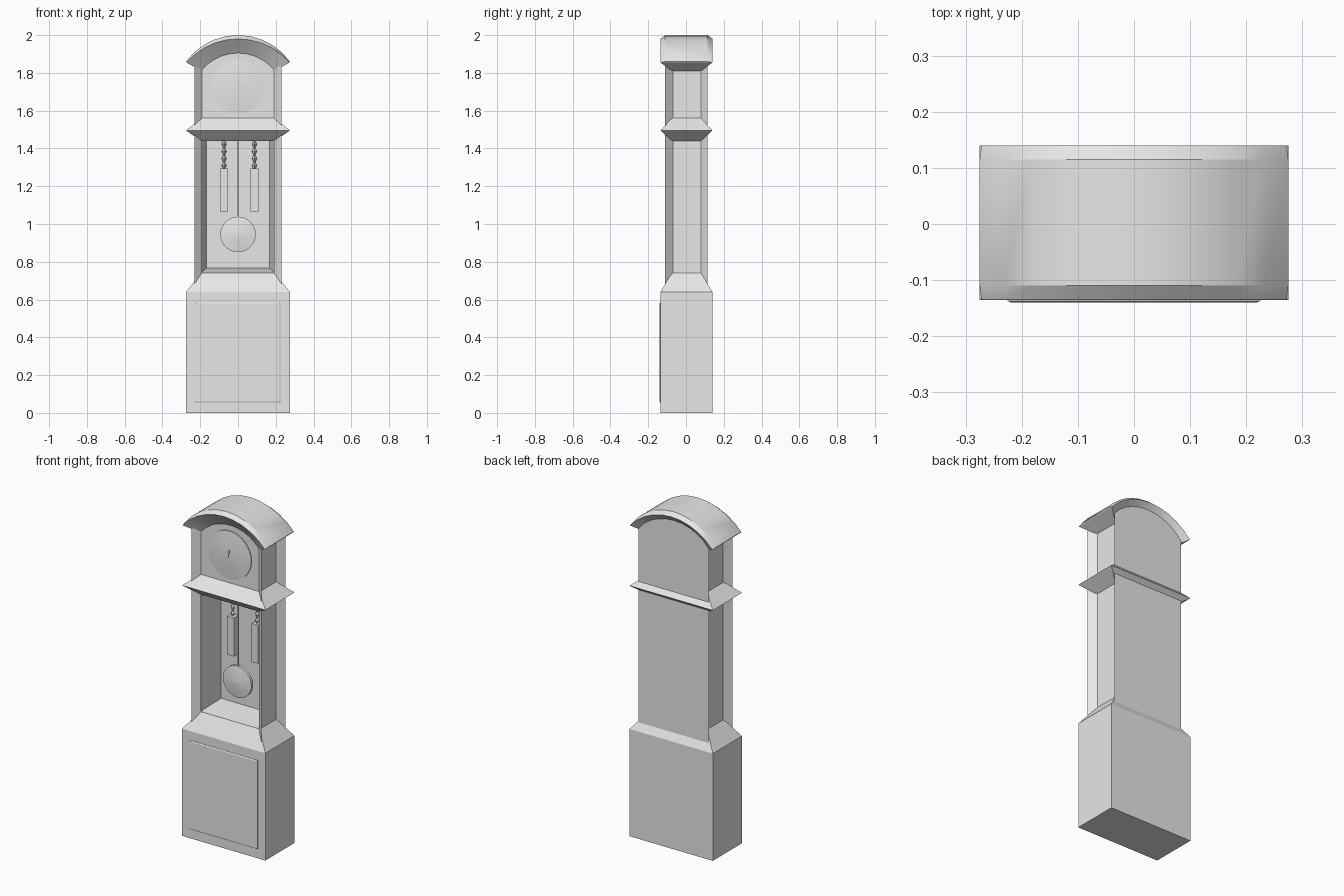
import bpy, bmesh, math
from math import sin, cos, pi

if "Cube" in bpy.data.objects:
    bpy.data.objects.remove(bpy.data.objects["Cube"], do_unlink=True)

grey = bpy.data.materials.new("plain_grey")
grey.use_nodes = True
grey.diffuse_color = (0.8, 0.8, 0.8, 1)
grey.node_tree.nodes["Principled BSDF"].inputs["Base Color"].default_value = (0.8, 0.8, 0.8, 1)


def loft(name, rings, closed=True, extra=(), smooth=False):
    """Skin a list of equal point rings; closed rings are capped at both ends."""
    bm = bmesh.new()
    rows = [[bm.verts.new(p) for p in ring] for ring in rings]
    n = len(rows[0])
    for a, b in zip(rows, rows[1:]):
        for i in range(n if closed else n - 1):
            j = (i + 1) % n
            bm.faces.new((a[i], a[j], b[j], b[i]))
    if closed:
        bm.faces.new(rows[0])
        bm.faces.new(rows[-1])
    for face in extra:
        bm.faces.new([rows[r][i] for r, i in face])
    bmesh.ops.recalc_face_normals(bm, faces=bm.faces)
    mesh = bpy.data.meshes.new(name)
    bm.to_mesh(mesh)
    bm.free()
    mesh.materials.append(grey)
    obj = bpy.data.objects.new(name, mesh)
    bpy.context.collection.objects.link(obj)
    if smooth:
        bpy.ops.object.select_all(action='DESELECT')
        obj.select_set(True)
        bpy.context.view_layer.objects.active = obj
        bpy.ops.object.shade_smooth_by_angle(angle=math.radians(25))
    return obj


def rect(half, y0, y1, z):
    return [(-half, y0, z), (half, y0, z), (half, y1, z), (-half, y1, z)]


def prism(name, plan, z0, z1):
    return loft(name, [[(x, y, z) for x, y in plan] for z in (z0, z1)])


def box(name, x, half, y0, y1, z0, z1):
    return prism(name, [(x - half, y0), (x + half, y0), (x + half, y1), (x - half, y1)], z0, z1)


def arc(half, top, end, y, n=10):
    sag = top - end
    r = (half * half + sag * sag) / (2 * sag)
    a = math.asin(half / r)
    return [(r * sin(t), y, top - r + r * cos(t))
            for t in (a * (2 * i / n - 1) for i in range(n + 1))]


def arched(half, top, end, y, z0):
    return [(-half, y, z0)] + arc(half, top, end, y) + [(half, y, z0)]


def disc(name, z, steps, n=32):
    return loft(name, [[(r * cos(2 * pi * i / n), y, z + r * sin(2 * pi * i / n))
                        for i in range(n)] for r, y in steps], smooth=True)


# Plinth, its door panel and the shared inner outline of all mouldings
inner = (0.196, -0.075, 0.08)
lip = (0.275, -0.135, 0.14)
loft("plinth", [rect(*lip, 0), rect(*lip, 0.64), rect(*inner, 0.74)])
loft("plinth_panel", [[(sx * h, y, 0.32 + sz * (h + 0.04)) for sx, sz in
                       ((-1, -1), (1, -1), (1, 1), (-1, 1))]
                      for h, y in ((0.225, -0.134), (0.225, -0.137), (0.219, -0.14))])

# Moulding between trunk and hood
loft("waist_moulding", [rect(*inner, 1.44), rect(*lip, 1.495), rect(*inner, 1.56)])

# Case: flared back, hood block, trunk walls and thin flared corner strips
loft("case_back", [arched(0.196, 1.905, 1.815, 0.08, 0.66),
                   arched(0.2315, 1.955, 1.84, 0.115, 0.66)])
loft("hood_block", [arched(0.196, 1.905, 1.815, y, 1.5) for y in (-0.075, 0.08)])
loft("trunk_floor", [[(x, -0.075, 0.7), (x, -0.075, 0.741), (x, 0.082, 0.768), (x, 0.082, 0.7)]
                     for x in (-0.19, 0.19)])
for side, s in (("right", -1), ("left", 1)):
    prism(side + "_trunk_wall", [(s * 0.196, -0.075), (s * 0.196, 0.082), (s * 0.167, 0.082)],
          0.7, 1.5)
    prism(side + "_corner_strip", [(s * 0.2315, -0.11), (s * 0.196, -0.07), (s * 0.191, -0.075)],
          0.67, 1.835)

# Arched roof with bevelled front and back edges
roof = [arc(0.196, 1.905, 1.81, -0.075), arc(0.272, 1.98, 1.855, -0.135),
        arc(0.275, 2.0, 1.86, -0.11), arc(0.275, 2.0, 1.86, 0.115),
        arc(0.272, 1.98, 1.855, 0.14), arc(0.196, 1.905, 1.81, 0.08)]
ends = [[(r, i) for r in rows] for i in (0, -1) for rows in ((0, 1, 4, 5), (1, 2, 3, 4))]
loft("roof", roof, closed=False, extra=ends, smooth=True)

# Dial and hands
dial_z = 1.728
disc("dial", dial_z, [(0.143, -0.07), (0.143, -0.08), (0.075, -0.087), (0.004, -0.09)])
for name, angle, length in (("hour_hand", -0.2, 0.025), ("minute_hand", 0.2, 0.036)):
    c, s = cos(angle), sin(angle)
    loft(name, [[(u * c + v * s, y, dial_z + v * c - u * s)
                 for u, v in ((0, -0.01), (0.004, length * 0.8), (0, length), (-0.004, length * 0.8))]
                for y in (-0.085, -0.094)])

# Pendulum
box("pendulum_rod", 0, 0.005, -0.004, 0.004, 0.95, 1.45)
disc("pendulum_bob", 0.945, [(0.01, 0.022), (0.094, 0.008), (0.094, -0.008), (0.01, -0.022)])

# Weights on linked chains
for side, x in (("right", -0.074), ("left", 0.087)):
    box(side + "_weight", x, 0.022, 0.035, 0.075, 1.065, 1.295)
    links = []
    for i in range(9):
        w = 0.013 if i % 2 else 0.004
        z = 1.29 + i * 0.019
        links.append([(x - w, 0.055, z), (x, 0.055 - w, z), (x + w, 0.055, z), (x, 0.055 + w, z)])
    loft(side + "_chain", links)
